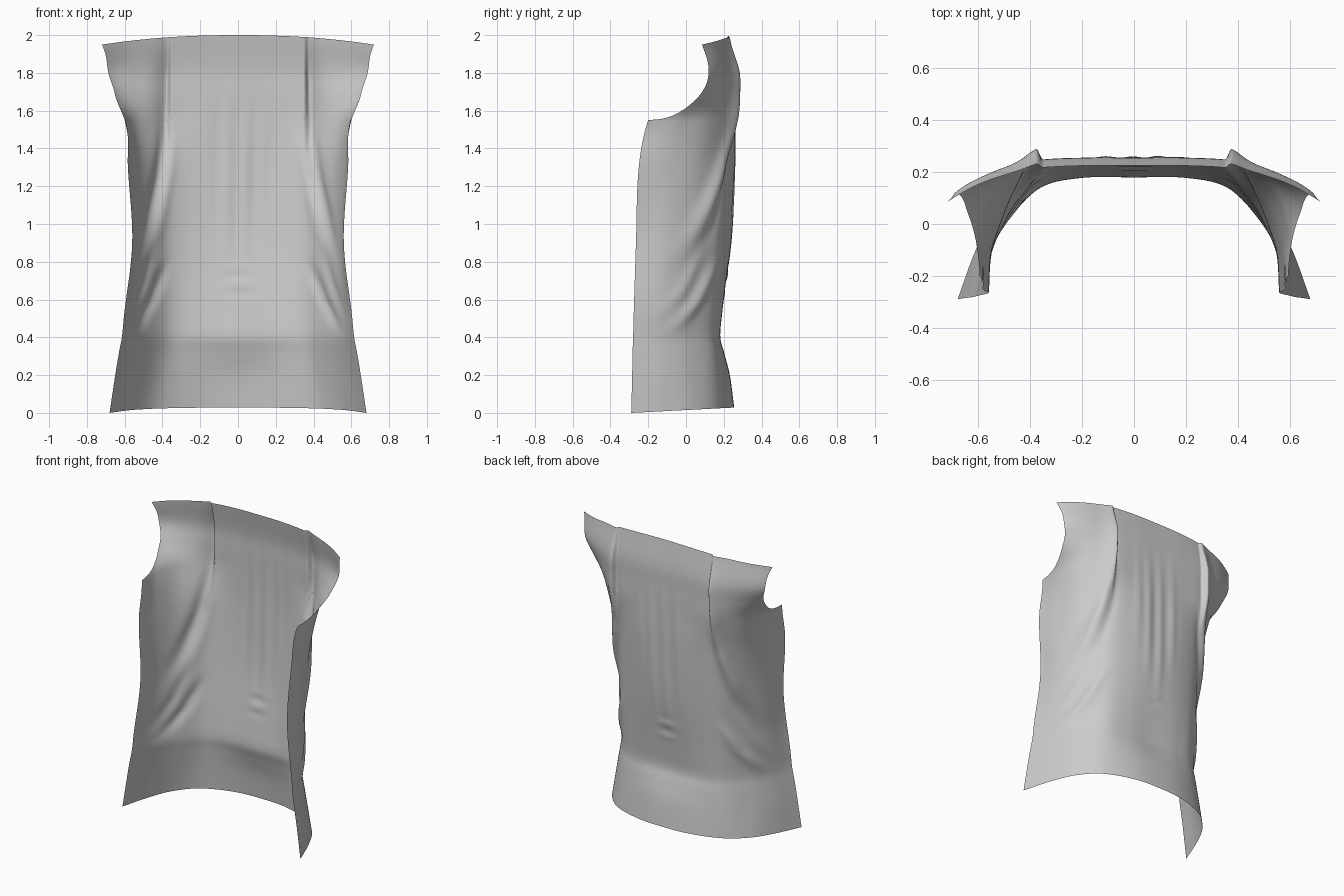
import bpy, math

if "Cube" in bpy.data.objects:
    bpy.data.objects.remove(bpy.data.objects["Cube"])

# Key half-sections (centre back -> front edge) at rising heights
SECTIONS = [
    (0.00, [(0, .255), (.2, .24), (.40, .17), (.53, .05), (.61, -.10), (.68, -.29)]),
    (0.20, [(0, .23), (.2, .216), (.385, .155), (.505, .035), (.588, -.11), (.65, -.285)]),
    (0.32, [(0, .201), (.2, .195), (.37, .147), (.49, .026), (.57, -.115), (.63, -.283)]),
    (0.40, [(0, .18), (.2, .178), (.36, .14), (.48, .02), (.56, -.12), (.615, -.28)]),
    (0.52, [(0, .19), (.2, .186), (.36, .145), (.48, .022), (.555, -.115), (.603, -.277)]),
    (0.90, [(0, .235), (.2, .225), (.37, .17), (.48, .04), (.545, -.10), (.56, -.265)]),
    (1.30, [(0, .25), (.2, .25), (.38, .20), (.50, .08), (.56, -.08), (.583, -.25)]),
    (1.55, [(0, .255), (.2, .255), (.38, .235), (.53, .13), (.595, -.03), (.595, -.20)]),
    (1.68, [(0, .255), (.2, .255), (.39, .24), (.55, .17), (.655, .06), (.69, -.12)]),
    (1.82, [(0, .253), (.2, .253), (.40, .24), (.57, .19), (.70, .105), (.78, -.05)]),
    (2.00, [(0, .225), (.2, .225), (.39, .212), (.57, .165), (.72, .085), (.86, -.02)]),
]
# Armhole edge: (height, y)
ARMHOLE = [(1.55, -.20), (1.555, -.14), (1.57, -.08), (1.595, -.03), (1.63, .02), (1.68, .07),
           (1.73, .10), (1.78, .115), (1.84, .12), (1.91, .112), (2.0, .085)]


def spline(keys, vals, t):
    """Cubic Hermite through keys with finite-difference tangents."""
    n = len(keys)
    t = min(max(t, keys[0]), keys[-1])
    i = max(k for k in range(n - 1) if keys[k] <= t)

    def tan(k):
        a, b = max(k - 1, 0), min(k + 1, n - 1)
        return (vals[b] - vals[a]) / (keys[b] - keys[a])
    h = keys[i + 1] - keys[i]
    f = (t - keys[i]) / h
    return ((2*f**3 - 3*f*f + 1) * vals[i] + (f**3 - 2*f*f + f) * h * tan(i)
            + (3*f*f - 2*f**3) * vals[i + 1] + (f**3 - f*f) * h * tan(i + 1))


def smooth(a, b, t):
    t = min(max((t - a) / (b - a), 0), 1)
    return t * t * (3 - 2 * t)


def lerp_table(table, t):
    for (a, va), (b, vb) in zip(table, table[1:]):
        if t <= b:
            return va + (vb - va) * max(t - a, 0) / (b - a)
    return table[-1][1]


def section(z):
    ks = [s[0] for s in SECTIONS]
    xs = [spline(ks, [s[1][i][0] for s in SECTIONS], z) for i in range(6)]
    ys = [spline(ks, [s[1][i][1] for s in SECTIONS], z) for i in range(6)]
    # mirrored neighbour keeps the centre back smooth
    keys = [-1, 0, 1, 2, 3, 4, 5]
    xs, ys = [-xs[1]] + xs, [ys[1]] + ys
    return lambda u: (spline(keys, xs, u), spline(keys, ys, u))


def window(z, lo, hi, soft):
    return smooth(lo, lo + soft, z) * (1 - smooth(hi - soft, hi, z))


def ridge(x, z, path, width, lo, hi, soft, amp):
    return amp * math.exp(-((x - lerp_table(path, z)) / width) ** 2) * window(z, lo, hi, soft)


def folds(x, z):
    a = abs(x)
    # shoulder pleat: sharp inner step, soft outer fall
    d = a - .352
    pleat = smooth(0, .018, d) * math.exp(-(max(d - .018, 0) / .06) ** 1.5)
    h = .043 * pleat * smooth(1.3, 1.65, z) * (1 - .6 * smooth(1.75, 2.0, z))
    # diagonal drag folds under the pleat
    h += ridge(a, z, [(.75, .53), (1.0, .465), (1.25, .41), (1.5, .38)], .036, .72, 1.66, .4, .026)
    h -= ridge(a, z, [(.75, .47), (1.0, .41), (1.3, .36), (1.5, .34)], .03, .8, 1.55, .3, .007)
    h += ridge(a, z, [(.4, .55), (.6, .45), (.8, .38)], .03, .38, .85, .2, .016)
    h += ridge(a, z, [(.45, .58), (.7, .49), (.95, .43)], .024, .45, .95, .22, .009)
    # soft vertical ripples over the middle back
    for c, lo, amp in ((-.11, .75, .006), (-.01, .6, .008), (.085, .7, .008), (.17, .9, .004)):
        h += ridge(x, z, [(.5, c - .01), (1.8, c + .01)], .032, lo, 1.85, .5, amp)
    # small puckers above the waist
    h += .004 * math.exp(-(x / .06) ** 2) * math.sin((z - .6) * 62) * window(z, .58, .8, .08)
    return h


# Row heights, dense where the armhole leaves the side edge
rows = [1.55 * i / 90 for i in range(91)]
rows += [1.55 + .45 * (i / 60) ** 1.8 for i in range(1, 61)]
COLS = 240

verts = []
for zn in rows:
    sec = section(zn)
    end = 5.0
    if zn > 1.55:
        lo, hi = 2.0, 5.0
        goal = spline([p[0] for p in ARMHOLE], [p[1] for p in ARMHOLE], zn)
        for _ in range(24):
            mid = (lo + hi) / 2
            lo, hi = (mid, hi) if sec(mid)[1] > goal else (lo, mid)
        end = lo
    for c in range(COLS + 1):
        s = 2 * c / COLS - 1
        side = -1 if s < 0 else 1
        u = abs(s) * end
        x, y = sec(u)
        x2, y2 = sec(min(u + .02, 5))
        x1, y1 = sec(max(u - .02, 0))
        tx, ty = x2 - x1, y2 - y1
        length = math.hypot(tx, ty) or 1
        h = folds(x * side, zn)
        px, py = x - ty / length * h, y + tx / length * h
        # sloping shoulder and curved hem
        z = zn - .07 * max(x / .72, 0) ** 2.2 * .72 * smooth(1.65, 2.0, zn)
        z += .028 * (y + .29) / .54 * (1 - smooth(0, .35, zn))
        verts.append((px * side, py, z))

w = COLS + 1
faces = [(r*w + c + 1, r*w + c, (r+1)*w + c, (r+1)*w + c + 1)
         for r in range(len(rows) - 1) for c in range(COLS)]

# Garment back panel
mesh = bpy.data.meshes.new("back_panel")
mesh.from_pydata(verts, [], faces)
mesh.shade_smooth()
panel = bpy.data.objects.new("back_panel", mesh)
bpy.context.collection.objects.link(panel)
